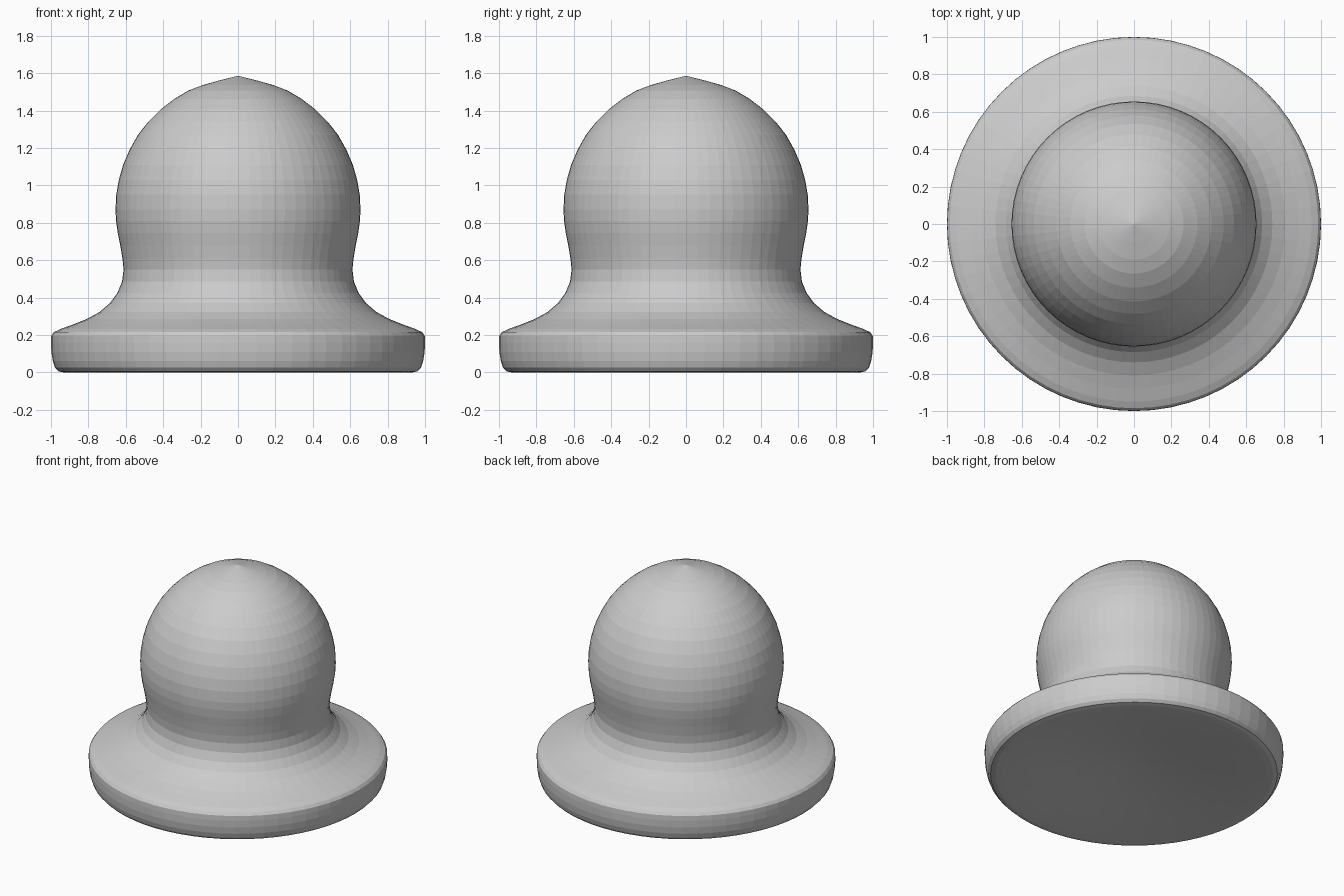
import bpy, bmesh, math

# Half profile (radius, height) from the hollowed underside to the pointed crown
PROFILE = [
    (0.0, 0.08), (0.1, 0.078), (0.2, 0.073), (0.3, 0.065), (0.4, 0.055), (0.5, 0.043),
    (0.6, 0.031), (0.7, 0.019), (0.8, 0.009), (0.88, 0.002),
    (0.93, 0.0), (0.96, 0.006), (0.978, 0.025), (0.99, 0.06),
    (0.998, 0.11), (1.0, 0.16), (0.999, 0.195), (0.985, 0.215), (0.95, 0.232), (0.88, 0.257),
    (0.81, 0.285), (0.74, 0.323), (0.685, 0.37), (0.645, 0.425), (0.62, 0.485),
    (0.612, 0.55), (0.618, 0.61), (0.63, 0.68), (0.643, 0.745), (0.652, 0.81),
    (0.655, 0.87), (0.651, 0.95), (0.637, 1.03), (0.614, 1.11), (0.58, 1.19),
    (0.535, 1.27), (0.48, 1.34), (0.415, 1.405), (0.34, 1.463), (0.265, 1.507),
    (0.19, 1.536), (0.10, 1.561), (0.0, 1.586),
]


def lathe(name, profile, segments):
    bm = bmesh.new()
    verts = [bm.verts.new((r, 0, z)) for r, z in profile]
    edges = [bm.edges.new(pair) for pair in zip(verts, verts[1:])]
    bmesh.ops.spin(bm, geom=verts + edges, cent=(0, 0, 0), axis=(0, 0, 1),
                   angle=math.tau, steps=segments, use_merge=True)
    bmesh.ops.remove_doubles(bm, verts=bm.verts, dist=1e-4)
    bmesh.ops.recalc_face_normals(bm, faces=bm.faces)
    mesh = bpy.data.meshes.new(name)
    bm.to_mesh(mesh)
    bm.free()
    obj = bpy.data.objects.new(name, mesh)
    bpy.context.collection.objects.link(obj)
    return obj


# Domed knob with a flared disc base, in one turned piece
lathe("domed_knob", PROFILE, 64)
